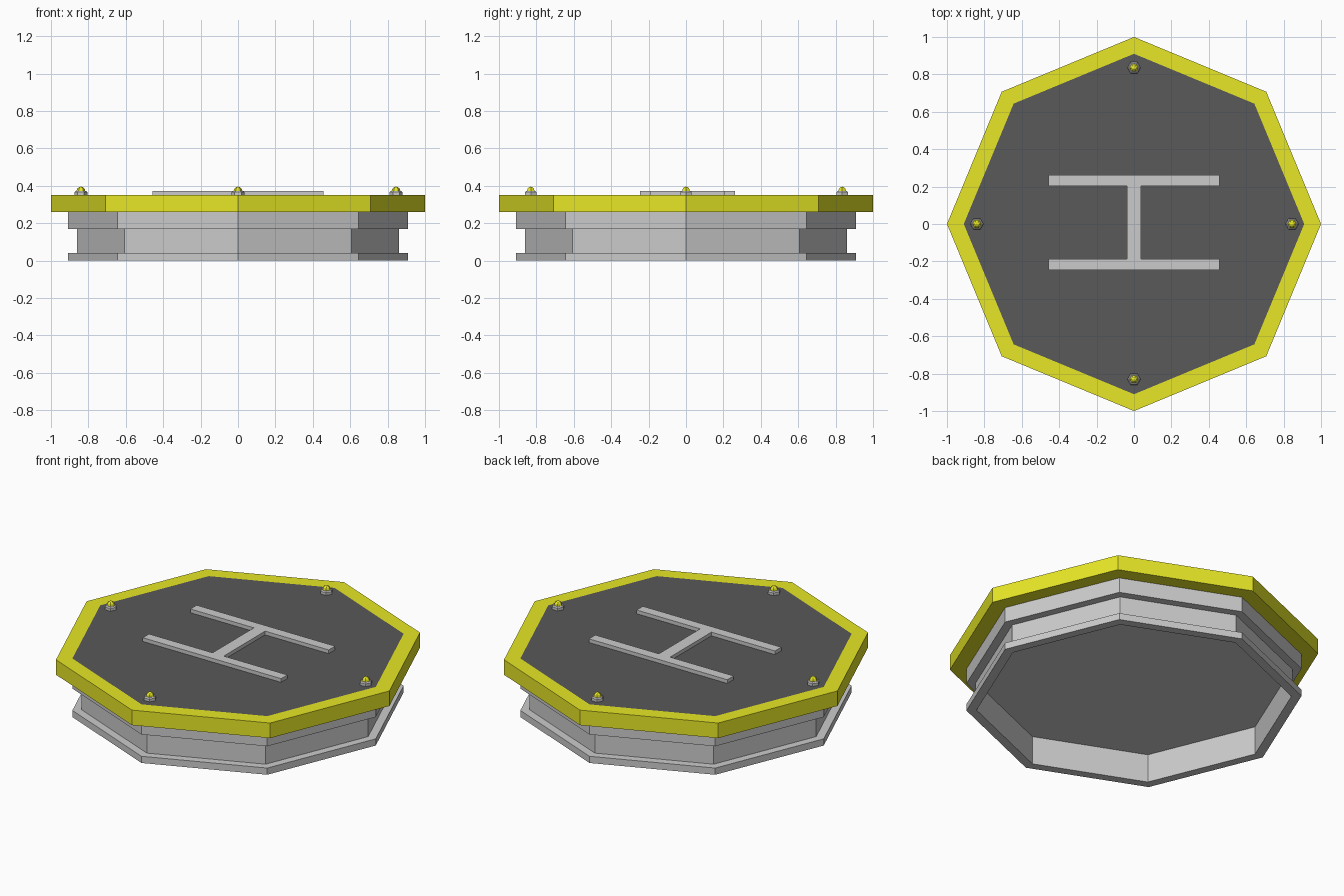
import bpy, bmesh
from math import cos, sin, tau

if "Cube" in bpy.data.objects:
    bpy.data.objects.remove(bpy.data.objects["Cube"])


def material(name, rgb):
    m = bpy.data.materials.new(name)
    m.diffuse_color = (*rgb, 1)
    m.use_nodes = True
    m.node_tree.nodes["Principled BSDF"].inputs["Base Color"].default_value = m.diffuse_color
    return m


yellow = material("yellow", (0.8, 0.8, 0.02))
dark = material("dark_grey", (0.1, 0.1, 0.1))


def lathe(name, profile, sides, loc=(0, 0, 0), mat=None, cap_start=False, cap_end=False):
    """Sweep (radius, z) points round the z axis, with optional flat caps."""
    bm = bmesh.new()
    rings = [[bm.verts.new((r * cos(tau * k / sides), r * sin(tau * k / sides), z))
              for k in range(sides)] for r, z in profile]
    for a, b in zip(rings, rings[1:]):
        for k in range(sides):
            n = (k + 1) % sides
            bm.faces.new((a[k], a[n], b[n], b[k]))
    if cap_start:
        bm.faces.new(rings[0][::-1])
    if cap_end:
        bm.faces.new(rings[-1])
    return finish(name, bm, loc, mat)


def finish(name, bm, loc, mat):
    mesh = bpy.data.meshes.new(name)
    bm.to_mesh(mesh)
    bm.free()
    ob = bpy.data.objects.new(name, mesh)
    ob.location = loc
    if mat:
        mesh.materials.append(mat)
    bpy.context.collection.objects.link(ob)
    return ob


# Hollow stepped base with a recessed underside
lathe("base", [(0.855, 0.17), (0.855, 0), (0.91, 0), (0.91, 0.04), (0.86, 0.04),
               (0.86, 0.17), (0.91, 0.17), (0.91, 0.26)], 8, cap_start=True)

# Yellow rim and the dark deck it surrounds
lathe("rim", [(0.91, 0.26), (1, 0.26), (1, 0.35), (0.91, 0.35)], 8, mat=yellow)
lathe("deck", [(0.91, 0.35)], 8, mat=dark, cap_end=True)

# Raised landing marking: one outline extruded upwards
half = [(0.457, -0.246), (0.457, -0.187), (0.037, -0.187),
        (0.037, 0.203), (0.457, 0.203), (0.457, 0.263)]
outline = half + [(-x, y) for x, y in reversed(half)]
bm = bmesh.new()
low = [bm.verts.new((x, y, 0.35)) for x, y in outline]
high = [bm.verts.new((x, y, 0.372)) for x, y in outline]
bm.faces.new(high)
for i in range(len(outline)):
    j = (i + 1) % len(outline)
    bm.faces.new((low[i], low[j], high[j], high[i]))
finish("landing_marking", bm, (0, 0, 0), None)

# Four edge lights: hexagonal socket with a faceted yellow lamp
for i, (x, y) in enumerate([(0.845, 0), (0, 0.835), (-0.84, 0), (0, -0.83)], 1):
    lathe(f"light_socket_{i}", [(0.035, 0), (0.035, 0.016), (0.028, 0.022)], 6,
          (x, y, 0.35), cap_end=True)
    lathe(f"light_lamp_{i}", [(0.024, 0), (0.020, 0.014), (0.011, 0.022), (0.001, 0.025)], 6,
          (x, y, 0.37), yellow, cap_end=True)
